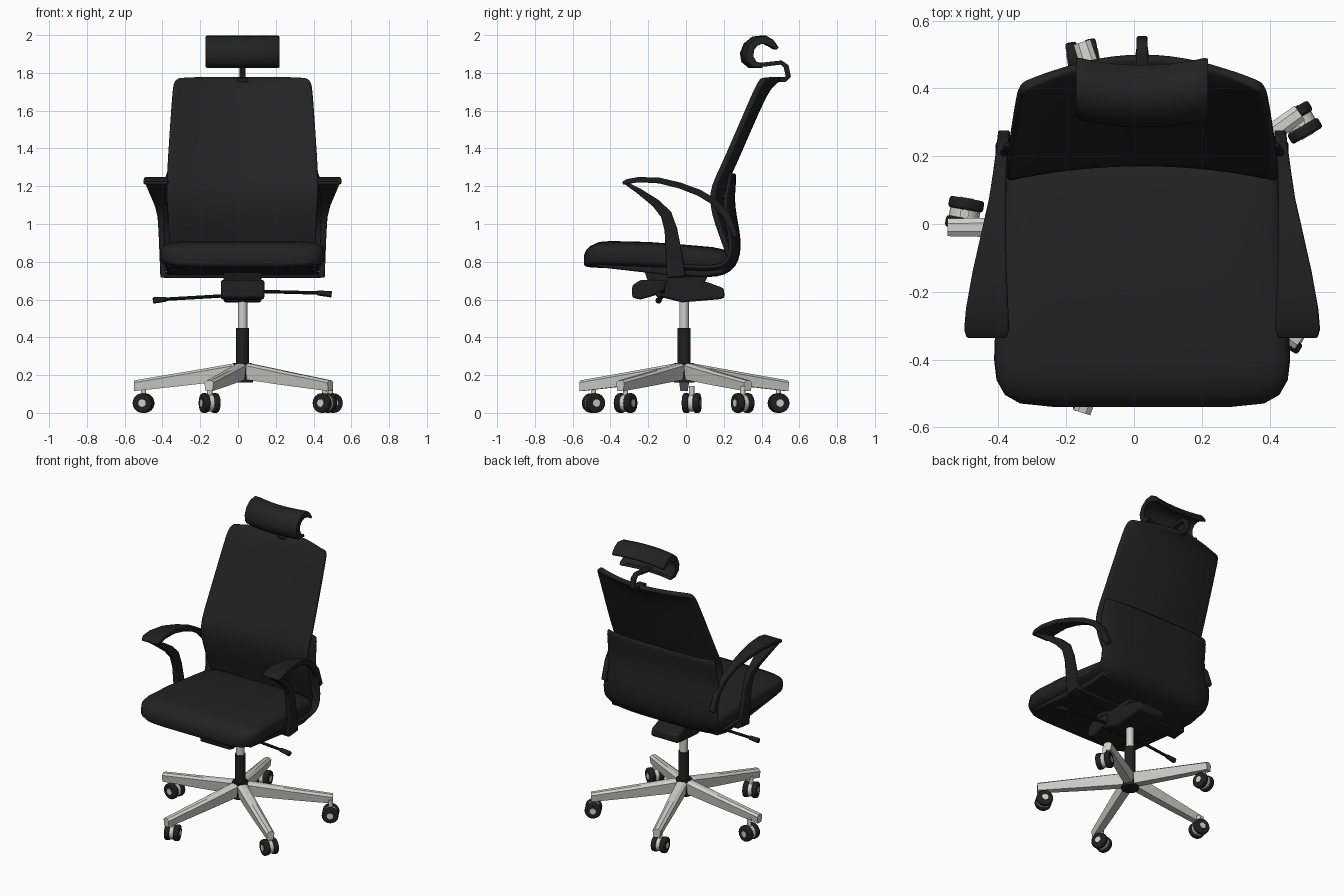
import bpy, bmesh, math
from mathutils import Vector, Matrix

if "Cube" in bpy.data.objects:
    bpy.data.objects.remove(bpy.data.objects["Cube"])

CX, CY = 0.024, -0.01          # axis of the gas column


def material(name, r, g, b):
    m = bpy.data.materials.new(name)
    m.diffuse_color = (r, g, b, 1)
    m.use_nodes = True
    m.node_tree.nodes["Principled BSDF"].inputs["Base Color"].default_value = m.diffuse_color
    return m


FABRIC = material("black fabric", 0.016, 0.016, 0.016)
PLASTIC = material("black plastic", 0.014, 0.014, 0.014)
METAL = material("silver metal", 0.62, 0.62, 0.61)


def finish(name, bm, mat, angle=35, bevel=0, thick=0, subsurf=0):
    bmesh.ops.recalc_face_normals(bm, faces=bm.faces)
    me = bpy.data.meshes.new(name)
    bm.to_mesh(me)
    bm.free()
    me.materials.append(mat)
    ob = bpy.data.objects.new(name, me)
    bpy.context.collection.objects.link(ob)
    bpy.ops.object.select_all(action='DESELECT')
    ob.select_set(True)
    bpy.context.view_layer.objects.active = ob
    bpy.ops.object.shade_smooth_by_angle(angle=math.radians(angle))
    if thick:
        s = ob.modifiers.new("thickness", 'SOLIDIFY')
        s.thickness, s.offset = thick, 0
    if bevel:
        b = ob.modifiers.new("bevel", 'BEVEL')
        b.width, b.segments = bevel, 2
    if subsurf:
        s = ob.modifiers.new("smooth", 'SUBSURF')
        s.levels = s.render_levels = subsurf
    return ob


def loft(name, rings, mat, closed=True, **kw):
    """Skin rows of points; closed rows get end caps."""
    bm = bmesh.new()
    rows = [[bm.verts.new(p) for p in r] for r in rings]
    n = len(rows[0])
    for a, b in zip(rows, rows[1:]):
        for i in range(n if closed else n - 1):
            j = (i + 1) % n
            bm.faces.new((a[i], a[j], b[j], b[i]))
    if closed:
        bm.faces.new(rows[0])
        bm.faces.new(rows[-1])
    return finish(name, bm, mat, **kw)


def prism(name, profile, half, mat, **kw):
    """Side profile (y, z) extruded across x."""
    return loft(name, [[(CX + s * half, y, z) for y, z in profile] for s in (-1, 1)], mat, **kw)


def rod(name, a, b, r, mat, r2=None, sides=24, **kw):
    a, b = Vector(a), Vector(b)
    d = b - a
    bm = bmesh.new()
    m = Matrix.Translation((a + b) / 2) @ d.to_track_quat('Z', 'Y').to_matrix().to_4x4()
    bmesh.ops.create_cone(bm, cap_ends=True, segments=sides, radius1=r,
                          radius2=r if r2 is None else r2, depth=d.length, matrix=m)
    return finish(name, bm, mat, **kw)


def ribbon(name, path, side, mat):
    """Flat bar along (y, z, inner x, outer x, thickness)."""
    rings = []
    for i, (y, z, xi, xo, t) in enumerate(path):
        p, q = path[max(i - 1, 0)], path[min(i + 1, len(path) - 1)]
        d = Vector((q[0] - p[0], q[1] - p[1])).normalized() * t / 2
        ny, nz = -d.y, d.x
        rings.append([(CX + side * x, y + s * ny, z + s * nz)
                      for x, s in ((xi, -1), (xo, -1), (xo, 1), (xi, 1))])
    return loft(name, rings, mat, bevel=0.006)


# Seat cushion: rounded sections from nose to rear (y, half width, bottom, top)
rings = []
for y, h, z0, z1 in ((-.54, .26, .785, .835), (-.53, .36, .775, .86), (-.505, .405, .77, .885),
                     (-.46, .43, .768, .905), (-.4, .437, .765, .91), (-.2, .43, .755, .905),
                     (0, .415, .745, .89), (.14, .405, .735, .878), (.2, .395, .735, .865), (.225, .37, .75, .84)):
    ring = []
    for k in range(40):
        a = 2 * math.pi * k / 40
        c, s = math.cos(a), math.sin(a)
        bow = 0.02 * (y + .54) if y < -.5 else 0
        ring.append((CX + h * math.copysign(abs(c) ** .3, c), y + bow,
                     (z0 + z1) / 2 + (z1 - z0) / 2 * math.copysign(abs(s) ** .6, s)))
    rings.append(ring)
loft("seat_cushion", rings, FABRIC, angle=50)

# Seat pan under the cushion
prism("seat_pan", [(-.47, .772), (-.1, .73), (.1, .72), (.2, .74), (.2, .78), (-.47, .79)], .40, PLASTIC, bevel=.01)

# Lower back shell: curved L profile with raised side wings (y, z, half width)
shell = ((-.1, .735, .425), (.06, .728, .43), (.17, .728, .43), (.235, .755, .43), (.272, .81, .43),
         (.282, .88, .43), (.275, .96, .427), (.258, 1.04, .42), (.248, 1.12, .415), (.252, 1.2, .41), (.26, 1.27, .405))
rows = []
for i, (y, z, h) in enumerate(shell):
    p, q = shell[max(i - 1, 0)], shell[min(i + 1, len(shell) - 1)]
    d = Vector((q[0] - p[0], q[1] - p[1])).normalized()
    wing = .05 if i < 9 else .03
    rows.append([(CX + h * u, y - d.y * wing * abs(u) ** 6, z + d.x * wing * abs(u) ** 6)
                 for u in (-1, -.98, -.9, -.75, -.5, -.25, 0, .25, .5, .75, .9, .98, 1)])
loft("back_shell", rows, PLASTIC, closed=False, thick=.02, subsurf=1, angle=60)

# Backrest: bowed panel (z, y at the sides, half width, bow)
rows = []
for z, y, h, bow in ((.80, .235, .37, .02), (.87, .215, .385, .03), (.95, .185, .39, .035), (1.05, .15, .395, .04),
                     (1.13, .138, .40, .045), (1.2, .145, .402, .05), (1.3, .195, .398, .05), (1.45, .26, .388, .05),
                     (1.6, .325, .378, .05), (1.7, .368, .37, .055), (1.74, .388, .365, .065),
                     (1.763, .402, .355, .08), (1.772, .412, .335, .088)):
    rows.append([(CX + h * u, y + bow * (1 - u * u), z)
                 for u in (-1, -.97, -.85, -.7, -.5, -.25, 0, .25, .5, .7, .85, .97, 1)])
loft("backrest", rows, FABRIC, closed=False, thick=.03, subsurf=1, angle=60)

# Headrest: C-shaped pad, set back slightly at its ends
outer = [(.468, 1.935), (.44, 1.975), (.40, 1.998), (.35, 1.992), (.305, 1.955), (.285, 1.905),
         (.293, 1.858), (.33, 1.827), (.38, 1.825)]
inner = [(.375, 1.845), (.345, 1.858), (.33, 1.885), (.332, 1.92), (.35, 1.945), (.38, 1.957),
         (.41, 1.952), (.435, 1.94), (.46, 1.925)]
rings = []
for x in (-.195, -.185, -.15, -.08, 0, .08, .15, .185, .195):
    k = .94 if abs(x) > .19 else 1
    rings.append([(CX + x, .375 + (y - .375) * k + .025 * (x / .195) ** 2, 1.91 + (z - 1.91) * k)
                  for y, z in outer + inner])
loft("headrest_pad", rings, FABRIC, angle=50)

# Headrest bracket
ribbon("headrest_bracket", [(.34, 1.838, -.025, .025, .025), (.42, 1.845, -.02, .02, .022),
                            (.505, 1.855, -.016, .016, .022), (.53, 1.835, -.016, .016, .028),
                            (.542, 1.78, -.016, .016, .028), (.525, 1.765, -.016, .016, .028),
                            (.43, 1.762, -.03, .03, .022)], 1, PLASTIC)

# Armrests: top sweep from the shell, folded into a front post
for side, tag in ((-1, "left"), (1, "right")):
    ribbon(tag + "_arm_top", [(.265, .93, .39, .425, .03), (.215, 1.045, .395, .43, .04), (.145, 1.12, .40, .44, .036),
                              (.07, 1.165, .402, .452, .034), (-.03, 1.203, .402, .475, .032),
                              (-.14, 1.23, .40, .50, .03), (-.25, 1.235, .395, .52, .028),
                              (-.31, 1.225, .393, .525, .026), (-.335, 1.215, .40, .518, .018)], side, PLASTIC)
    ribbon(tag + "_arm_post", [(-.32, 1.217, .40, .515, .016), (-.25, 1.175, .41, .495, .03),
                               (-.16, 1.11, .415, .465, .045), (-.105, 1.05, .415, .45, .06),
                               (-.08, .97, .413, .445, .068), (-.065, .85, .41, .44, .085),
                               (-.052, .72, .40, .435, .10)], side, PLASTIC)
prism("arm_crossbar", [(-.1, .715), (0, .715), (0, .745), (-.1, .745)], .42, PLASTIC, bevel=.006)

# Tilt mechanism below the seat
prism("tilt_housing", [(-.17, .65), (-.1, .70), (0, .712), (.12, .69), (.2, .66), (.205, .61),
                       (.18, .602), (-.02, .585), (-.16, .62)], .10, PLASTIC, bevel=.012)
prism("tilt_front_block", [(-.24, .705), (-.285, .675), (-.285, .61), (-.24, .60), (-.12, .635), (-.1, .70)],
      .115, PLASTIC, bevel=.012)
prism("seat_mount", [(-.2, .69), (.1, .69), (.12, .735), (-.22, .75)], .10, PLASTIC)

# Control levers
for tag, a, b, c in (("left", (-.07, -.12, .62), (-.38, -.14, .602), (-.45, -.145, .595)),
                     ("right", (.12, -.12, .643), (.42, -.14, .635), (.495, -.145, .628))):
    rod(tag + "_lever_rod", a, b, .009, PLASTIC, sides=10)
    rod(tag + "_lever_handle", b, c, .013, PLASTIC, r2=.017, sides=12, bevel=.003)

# Gas column and hub
rod("gas_piston", (CX, CY, .43), (CX, CY, .61), .025, METAL)
rod("column_sleeve", (CX, CY, .25), (CX, CY, .45), .034, PLASTIC)
rod("base_hub", (CX, CY, .16), (CX, CY, .265), .055, PLASTIC, r2=.05, sides=20)

# Five tapered base arms
for i in range(5):
    a = math.radians(36 + 72 * i)
    u, v = Vector((math.cos(a), math.sin(a), 0)), Vector((-math.sin(a), math.cos(a), 0))
    rings = []
    for r, w, z0, z1 in ((.045, .034, .175, .262), (.30, .031, .145, .218), (.575, .026, .115, .172)):
        c = Vector((CX, CY, 0)) + u * r
        rings.append([c + v * s * w * k + Vector((0, 0, z))
                      for s, k, z in ((-1, .75, z0), (1, .75, z0), (1, 1, z1 - .012),
                                      (1, .45, z1), (-1, .45, z1), (-1, 1, z1 - .012))])
    loft("base_arm_%d" % (i + 1), rings, METAL, angle=20)

# Twin-wheel casters (x, y, swivel angle of the axle)
for i, (x, y, deg) in enumerate(((-.50, .03, 80), (-.15, .49, 10), (.49, .30, 120), (.46, -.32, 60), (-.15, -.49, 20))):
    n = "caster_%d_" % (i + 1)
    c = Vector((x, y, .052))
    ax = Vector((math.cos(math.radians(deg)), math.sin(math.radians(deg)), 0))
    for s, tag in ((-1, "wheel_a"), (1, "wheel_b")):
        rod(n + tag, c + ax * s * .012, c + ax * s * .046, .052, PLASTIC, bevel=.008)
        rod(n + tag + "_cap", c + ax * s * .045, c + ax * s * .048, .02, METAL, sides=16)
    rod(n + "housing", c - ax * .013, c + ax * .013, .045, METAL, sides=20)
    rod(n + "stem", c + Vector((0, 0, .03)), c + Vector((0, 0, .09)), .014, METAL, sides=12)
